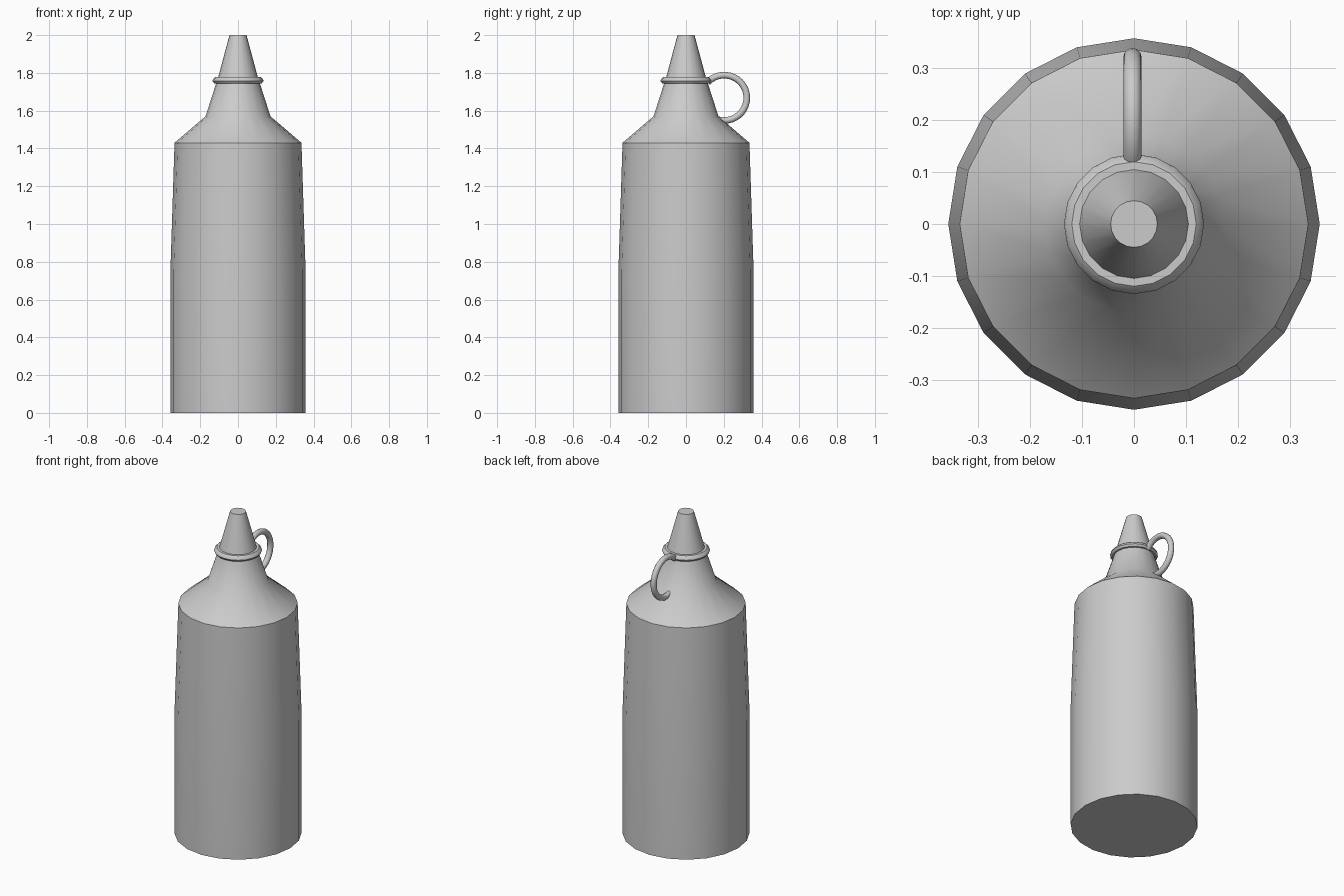
import bpy, bmesh
from math import cos, sin, pi, radians

cube = bpy.data.objects.get("Cube")
if cube:
    bpy.data.objects.remove(cube)

SIDES = 20

grey = bpy.data.materials.new("plain grey")
grey.use_nodes = True
colour = (0.6, 0.6, 0.6, 1)
grey.diffuse_color = colour
grey.node_tree.nodes["Principled BSDF"].inputs["Base Color"].default_value = colour


def finish(name, bm, angle):
    bmesh.ops.recalc_face_normals(bm, faces=bm.faces)
    mesh = bpy.data.meshes.new(name)
    bm.to_mesh(mesh)
    bm.free()
    mesh.materials.append(grey)
    obj = bpy.data.objects.new(name, mesh)
    bpy.context.collection.objects.link(obj)
    bpy.ops.object.select_all(action="DESELECT")
    obj.select_set(True)
    bpy.context.view_layer.objects.active = obj
    bpy.ops.object.shade_smooth_by_angle(angle=radians(angle))
    return obj


def skin(bm, rings, closed=False):
    """Bridge consecutive vertex rings with quads."""
    pairs = list(zip(rings, rings[1:]))
    if closed:
        pairs.append((rings[-1], rings[0]))
    for a, b in pairs:
        n = len(a)
        for i in range(n):
            j = (i + 1) % n
            bm.faces.new((a[i], a[j], b[j], b[i]))


def lathe(name, profile, angle, closed=False):
    """Turn a (radius, height) profile around z."""
    bm = bmesh.new()
    turns = [2 * pi * i / SIDES for i in range(SIDES)]
    rings = [[bm.verts.new((r * cos(t), r * sin(t), z)) for t in turns]
             for r, z in profile]
    skin(bm, rings, closed)
    if not closed:
        bm.faces.new(rings[0])
        bm.faces.new(rings[-1])
    return finish(name, bm, angle)


# Bottle with tapered sides, sloping shoulder and neck
lathe("bottle_body", [(0.358, 0), (0.358, 0.75), (0.336, 1.43),
                      (0.172, 1.57), (0.114, 1.75)], 40)

# Thin collar between neck and nozzle
lathe("neck_collar", [(0.1, 1.745), (0.126, 1.745), (0.135, 1.757),
                      (0.133, 1.766), (0.12, 1.778), (0.1, 1.778)], 40, closed=True)

# Cone nozzle with flat tip
lathe("nozzle", [(0.107, 1.77), (0.045, 2.0)], 40)

# Curved strap from collar to shoulder at the back
bm = bmesh.new()
STEPS, TUBE_SIDES = 24, 12
rings = []
for i in range(STEPS + 1):
    a = radians(137 - 249 * i / STEPS)
    ring = []
    for k in range(TUBE_SIDES):
        t = 2 * pi * k / TUBE_SIDES
        r = 0.12 + 0.0175 * cos(t)
        ring.append(bm.verts.new((-0.003 + 0.0175 * sin(t),
                                  0.202 + r * cos(a), 1.668 + r * sin(a))))
    rings.append(ring)
skin(bm, rings)
bm.faces.new(rings[0])
bm.faces.new(rings[-1])
finish("strap_loop", bm, 40)
